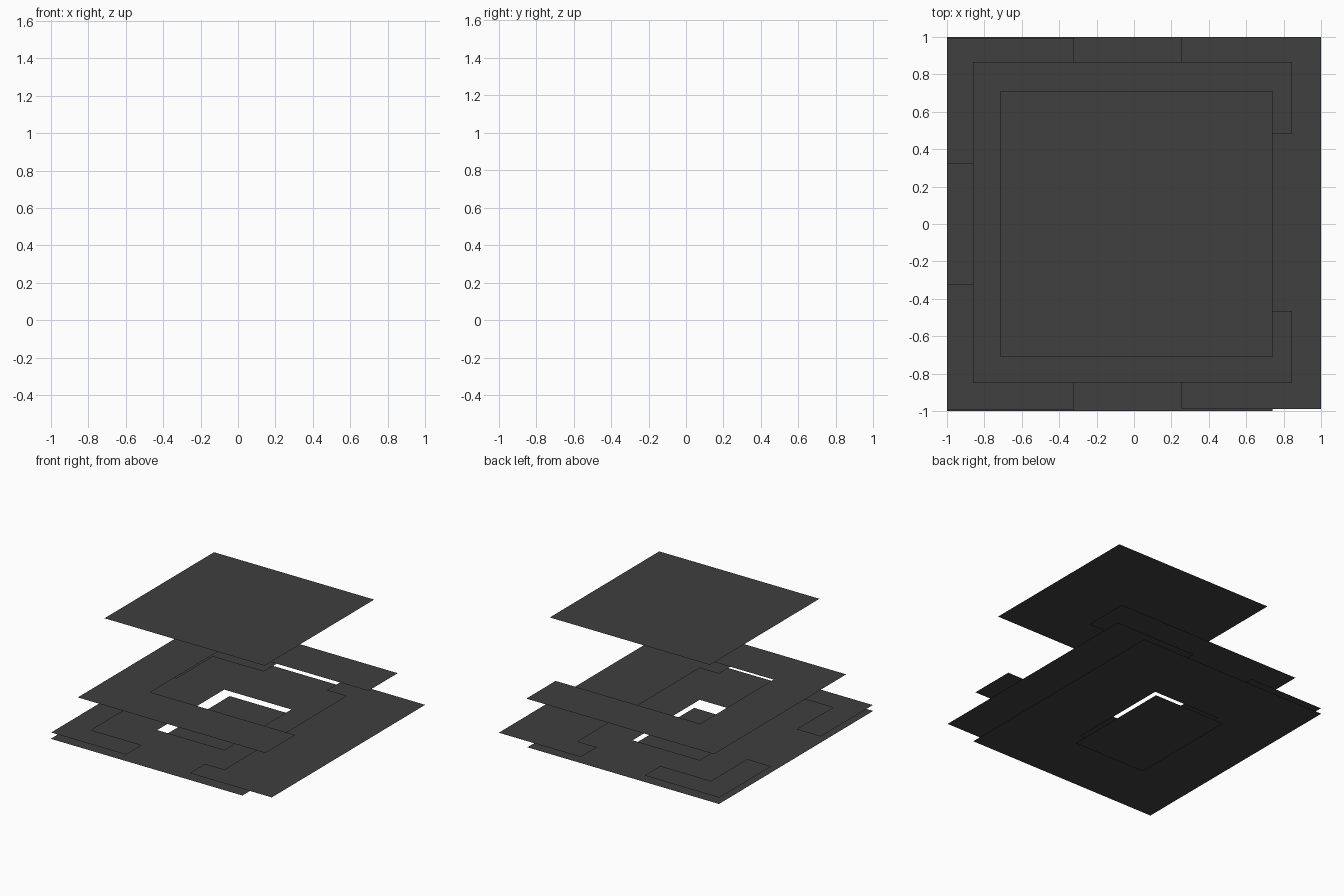
import bpy, bmesh

if "Cube" in bpy.data.objects:
    bpy.data.objects.remove(bpy.data.objects["Cube"])

dark = bpy.data.materials.new("dark_grey")
dark.diffuse_color = (0.05, 0.05, 0.05, 1)
dark.use_nodes = True
dark.node_tree.nodes["Principled BSDF"].inputs["Base Color"].default_value = dark.diffuse_color


def sheet(name, z, rects):
    """Flat open sheet made of edge-joined rectangles (x0, x1, y0, y1)."""
    bm = bmesh.new()
    for x0, x1, y0, y1 in rects:
        bm.faces.new([bm.verts.new((x, y, z)) for x, y in
                      ((x0, y0), (x1, y0), (x1, y1), (x0, y1))])
    bmesh.ops.remove_doubles(bm, verts=bm.verts, dist=1e-4)
    mesh = bpy.data.meshes.new(name)
    bm.to_mesh(mesh)
    bm.free()
    mesh.materials.append(dark)
    ob = bpy.data.objects.new(name, mesh)
    bpy.context.collection.objects.link(ob)
    return ob


# small plate underneath, covering the opening in the base
sheet("bottom_plate", 0.0, [(-0.44, 0.22, -0.42, 0.52)])

# base sheet with a rectangular opening
hx0, hx1, hy0, hy1 = -0.44, 0.17, -0.42, 0.45
bx0, bx1, by = -1.0, 0.74, 1.0
sheet("base_sheet", 0.08, [
    (bx0, hx0, -by, hy0), (hx0, hx1, -by, hy0), (hx1, bx1, -by, hy0),
    (bx0, hx0, hy0, hy1), (hx1, bx1, hy0, hy1),
    (bx0, hx0, hy1, by), (hx0, hx1, hy1, by), (hx1, bx1, hy1, by)])

# L-shaped corner sheets on the left
for side, s in (("front", -1), ("back", 1)):
    def span(a, b):
        return tuple(sorted((s * a, s * b)))
    sheet(side + "_corner_sheet", 0.13, [
        (-1.0, -0.78, *span(0.32, 0.79)),
        (-1.0, -0.78, *span(0.79, 0.995)),
        (-0.78, -0.32, *span(0.79, 0.995))])

# wide right sheet with two short arms
sheet("right_sheet", 0.13, [
    (0.43, 1.0, -0.99, -0.79), (0.43, 1.0, -0.79, 0.79), (0.43, 1.0, 0.79, 1.0),
    (0.255, 0.43, -0.99, -0.79), (0.255, 0.43, 0.79, 1.0)])

# C-shaped middle sheet, open to the right
sheet("middle_sheet", 0.40, [
    (-0.86, -0.47, -0.85, -0.465), (-0.86, -0.47, -0.465, 0.485),
    (-0.86, -0.47, 0.485, 0.865),
    (-0.47, 0.845, -0.85, -0.465), (-0.47, 0.845, 0.485, 0.865)])

# top sheet
sheet("top_sheet", 1.035, [(-0.715, 0.74, -0.71, 0.71)])
